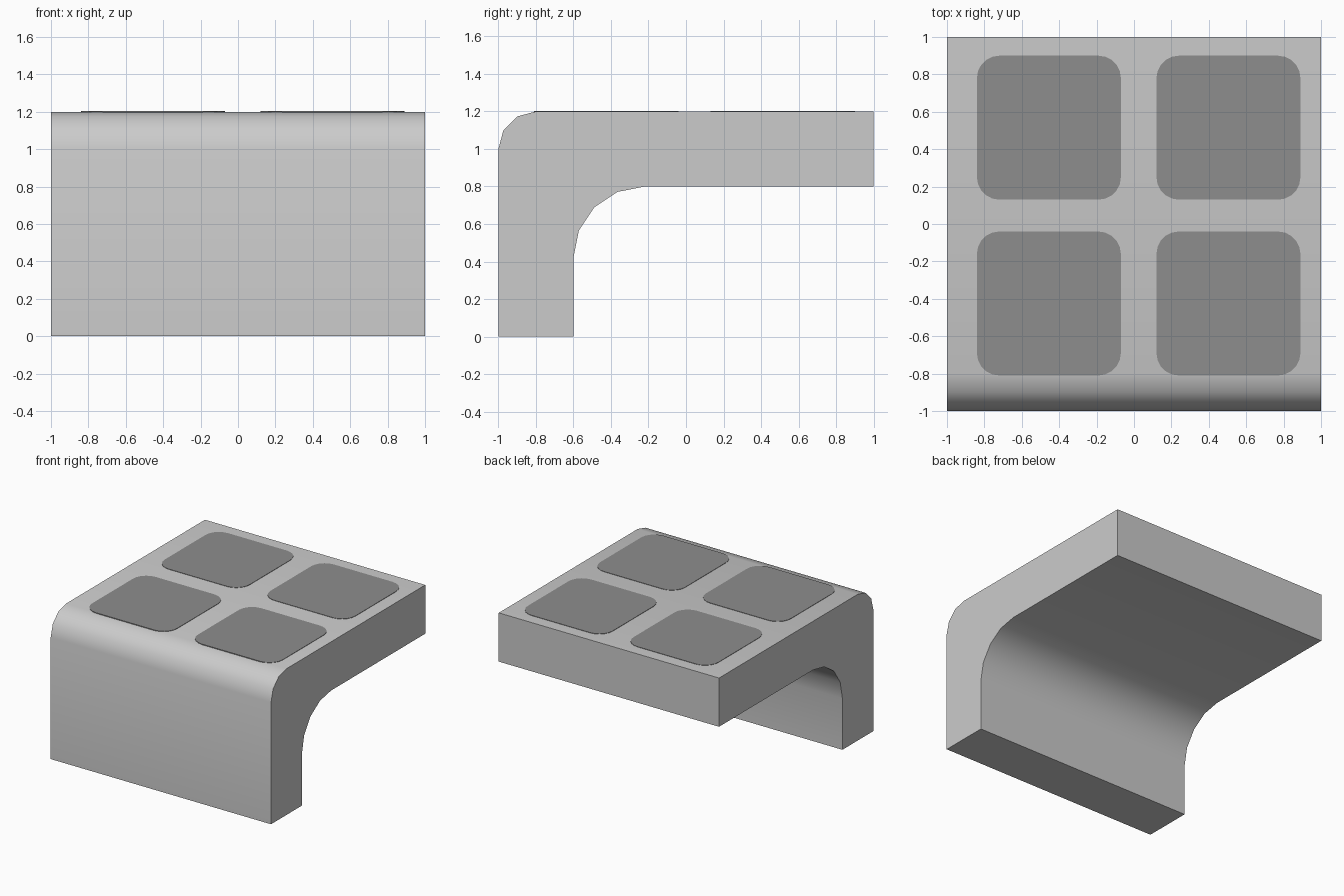
import bpy, bmesh
from math import sin, cos, pi

if "Cube" in bpy.data.objects:
    bpy.data.objects.remove(bpy.data.objects["Cube"])


def arc(cx, cy, r, a0, a1, n):
    return [(cx + r * cos(a0 + (a1 - a0) * i / n),
             cy + r * sin(a0 + (a1 - a0) * i / n)) for i in range(n + 1)]


def extrude(name, points, offset):
    """Prism from a closed outline of 3D points."""
    bm = bmesh.new()
    face = bm.faces.new([bm.verts.new(p) for p in points])
    new = bmesh.ops.extrude_face_region(bm, geom=[face])["geom"]
    bmesh.ops.translate(bm, vec=offset,
                        verts=[v for v in new if isinstance(v, bmesh.types.BMVert)])
    bmesh.ops.recalc_face_normals(bm, faces=bm.faces)
    mesh = bpy.data.meshes.new(name)
    bm.to_mesh(mesh)
    bm.free()
    obj = bpy.data.objects.new(name, mesh)
    bpy.context.collection.objects.link(obj)
    bpy.context.view_layer.objects.active = obj
    bpy.ops.object.select_all(action='DESELECT')
    obj.select_set(True)
    bpy.ops.object.shade_smooth_by_angle(angle=pi / 5)
    return obj


# Bent slab: side profile (y, z) swept along x
profile = [(-1, 0)] + arc(-0.8, 1.0, 0.2, pi, pi / 2, 3)
profile += [(1, 1.2), (1, 0.8)]
profile += arc(-0.22, 0.42, 0.38, pi / 2, pi, 4) + [(-0.6, 0)]
extrude("bent_slab", [(-1, y, z) for y, z in profile], (2, 0, 0))

# Four thin rounded pads on the top
dark = bpy.data.materials.new("dark_pad")
dark.diffuse_color = (0.27, 0.27, 0.27, 1)
dark.use_nodes = True
dark.node_tree.nodes["Principled BSDF"].inputs["Base Color"].default_value = dark.diffuse_color
half, radius = 0.385, 0.12
c = half - radius
outline = []
for k, (sx, sy) in enumerate([(1, 1), (-1, 1), (-1, -1), (1, -1)]):
    outline += arc(sx * c, sy * c, radius, k * pi / 2, (k + 1) * pi / 2, 5)

for side, px in (("left", -0.455), ("right", 0.505)):
    for end, py in (("front", -0.425), ("back", 0.515)):
        pad = extrude(f"{end}_{side}_pad",
                      [(px + x, py + y, 1.193) for x, y in outline], (0, 0, 0.01))
        pad.data.materials.append(dark)
